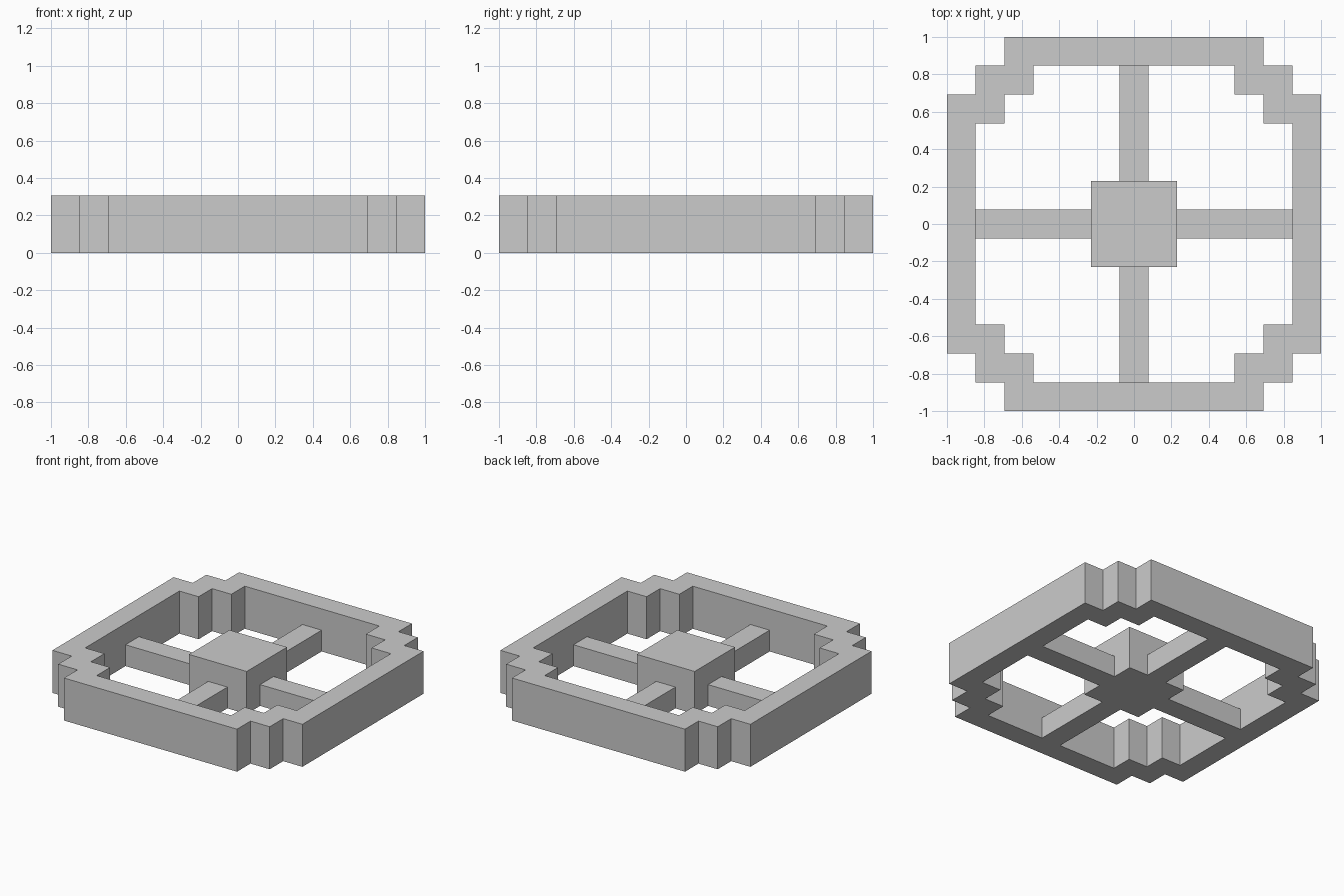
import bpy, bmesh

if "Cube" in bpy.data.objects:
    bpy.data.objects.remove(bpy.data.objects["Cube"])

U = 2 / 13          # grid module: the model is 13 modules wide
HEIGHT = 2 * U      # rim and hub height
SPOKE_HEIGHT = U


def add_object(name, bm):
    bmesh.ops.recalc_face_normals(bm, faces=bm.faces)
    mesh = bpy.data.meshes.new(name)
    bm.to_mesh(mesh)
    bm.free()
    obj = bpy.data.objects.new(name, mesh)
    bpy.context.collection.objects.link(obj)
    return obj


def add_box(name, x0, x1, y0, y1, height):
    bm = bmesh.new()
    bmesh.ops.create_cube(bm, size=1)
    for v in bm.verts:
        v.co = (x0 if v.co.x < 0 else x1,
                y0 if v.co.y < 0 else y1,
                0 if v.co.z < 0 else height)
    return add_object(name, bm)


def four_way(profile):
    """Repeat one corner profile around the four quadrants."""
    points, corner = [], profile
    for _ in range(4):
        points += corner
        corner = [(-y, x) for x, y in corner]
    return points


# Stepped rim: the inner outline is the outer one moved in by one module
steps = [(6.5, 4.5), (5.5, 4.5), (5.5, 5.5), (4.5, 5.5), (4.5, 6.5)]
outer = four_way(steps)
inner = four_way([(x - 1, y - 1) for x, y in steps])

bm = bmesh.new()
rings = [[bm.verts.new((x * U, y * U, z)) for x, y in outline]
         for outline, z in ((outer, 0), (outer, HEIGHT), (inner, HEIGHT), (inner, 0))]
n = len(outer)
for k in range(4):
    a, b = rings[k], rings[(k + 1) % 4]
    for i in range(n):
        j = (i + 1) % n
        bm.faces.new((a[i], a[j], b[j], b[i]))
add_object("rim", bm)

# Square hub, as tall as the rim
add_box("hub", -1.5 * U, 1.5 * U, -1.5 * U, 1.5 * U, HEIGHT)

# Four low spokes from hub to rim
for side, s in (("right", 1), ("left", -1)):
    near, far = sorted((1.5 * U * s, 5.5 * U * s))
    add_box("spoke_" + side, near, far, -0.5 * U, 0.5 * U, SPOKE_HEIGHT)
for side, s in (("back", 1), ("front", -1)):
    near, far = sorted((1.5 * U * s, 5.5 * U * s))
    add_box("spoke_" + side, -0.5 * U, 0.5 * U, near, far, SPOKE_HEIGHT)
